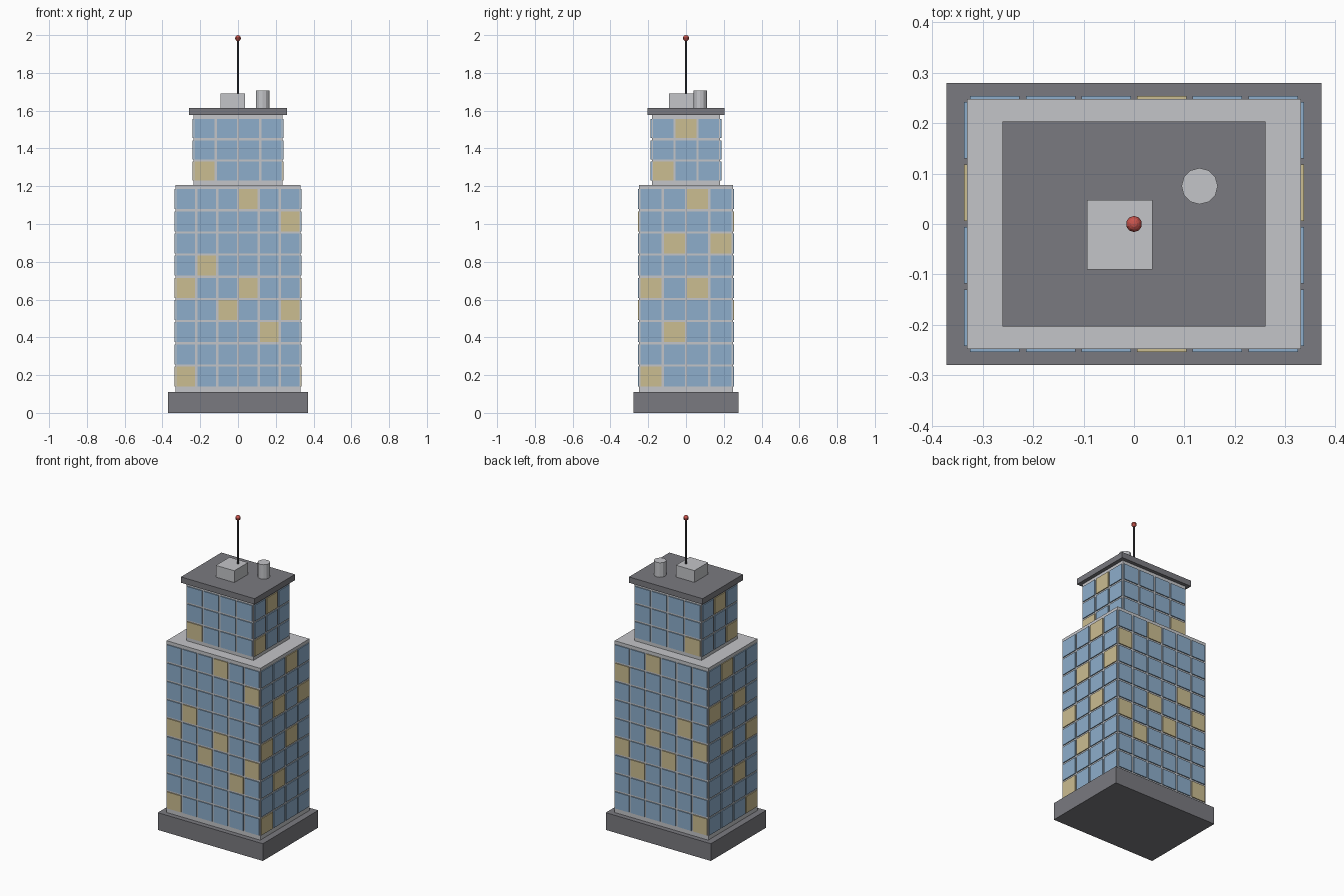
import bpy
import bmesh
from mathutils import Matrix, Vector

cube = bpy.data.objects.get("Cube")
if cube:
    bpy.data.objects.remove(cube, do_unlink=True)


def material(name, r, g, b):
    m = bpy.data.materials.new(name)
    m.use_nodes = True
    m.diffuse_color = (r, g, b, 1)
    m.node_tree.nodes["Principled BSDF"].inputs["Base Color"].default_value = (r, g, b, 1)
    return m


dark_grey = material("dark grey", 0.195, 0.195, 0.215)
light_grey = material("light grey", 0.55, 0.555, 0.58)
glass_blue = material("glass blue", 0.266, 0.423, 0.597)
lit_yellow = material("lit window yellow", 0.597, 0.509, 0.283)
mast_grey = material("mast grey", 0.065, 0.065, 0.075)
beacon_red = material("beacon red", 0.58, 0.09, 0.075)


def finish(name, bm, *mats):
    mesh = bpy.data.meshes.new(name)
    bm.to_mesh(mesh)
    bm.free()
    for m in mats:
        mesh.materials.append(m)
    obj = bpy.data.objects.new(name, mesh)
    bpy.context.collection.objects.link(obj)
    return obj


def add_box(bm, centre, size, index=0):
    mat = Matrix.Translation(centre) @ Matrix.Diagonal((*size, 1))
    verts = bmesh.ops.create_cube(bm, size=1, matrix=mat)["verts"]
    for f in {f for v in verts for f in v.link_faces}:
        f.material_index = index


def box(name, mat, width, depth, bottom, top, x=0, y=0):
    bm = bmesh.new()
    add_box(bm, (x, y, (bottom + top) / 2), (width, depth, top - bottom))
    return finish(name, bm, mat)


def cylinder(name, mat, sides, radius, bottom, top, x=0, y=0):
    bm = bmesh.new()
    bmesh.ops.create_cone(bm, cap_ends=True, segments=sides, radius1=radius, radius2=radius,
                          depth=top - bottom, matrix=Matrix.Translation((x, y, (bottom + top) / 2)))
    return finish(name, bm, mat)


def windows(name, width, depth, bottom, top, rows, wide_cols, deep_cols, wide_lit, deep_lit):
    """Raised panes on all four walls; lit cells are (column, row)."""
    bm = bmesh.new()
    gap, relief = 0.012, 0.006
    pitch = (top - bottom) / rows
    walls = ((0, 1, width, depth, wide_cols, wide_lit), (1, 0, depth, width, deep_cols, deep_lit))
    for along, out, length, across, cols, lit in walls:
        cell = length / cols
        for side in (-1, 1):
            for col in range(cols):
                for row in range(rows):
                    centre, size = Vector(), Vector()
                    centre[along] = (col + 0.5) * cell - length / 2
                    centre[out] = side * across / 2
                    centre.z = bottom + (row + 0.5) * pitch
                    size[along] = cell - gap
                    size[out] = 2 * relief
                    size.z = pitch - gap
                    add_box(bm, centre, size, int((col, row) in lit))
    return finish(name, bm, glass_blue, lit_yellow)


# Plinth and lower tower
box("plinth", dark_grey, 0.742, 0.558, 0, 0.11)
box("lower_tower", light_grey, 0.661, 0.495, 0.11, 1.206)
windows("lower_windows", 0.661, 0.495, 0.134, 1.19, 9, 6, 4,
        {(0, 0), (4, 2), (2, 3), (5, 3), (0, 4), (3, 4), (1, 5), (5, 7), (3, 8)},
        {(0, 0), (1, 2), (0, 4), (2, 4), (1, 6), (3, 6), (2, 8)})

# Upper tower and roof slab
box("upper_tower", light_grey, 0.472, 0.362, 1.206, 1.58)
windows("upper_windows", 0.472, 0.362, 1.224, 1.562, 3, 4, 3, {(0, 0)}, {(0, 0), (1, 2)})
box("roof_slab", dark_grey, 0.52, 0.407, 1.578, 1.615)

# Rooftop equipment
box("roof_unit", light_grey, 0.13, 0.138, 1.615, 1.69, x=-0.028, y=-0.021)
cylinder("water_tank", light_grey, 12, 0.036, 1.615, 1.707, x=0.13, y=0.075)
cylinder("antenna_mast", mast_grey, 8, 0.005, 1.615, 1.98)

# Beacon on the mast tip
bm = bmesh.new()
bmesh.ops.create_uvsphere(bm, u_segments=10, v_segments=8, radius=0.016,
                          matrix=Matrix.Translation((0, 0, 1.984)))
finish("beacon", bm, beacon_red)
